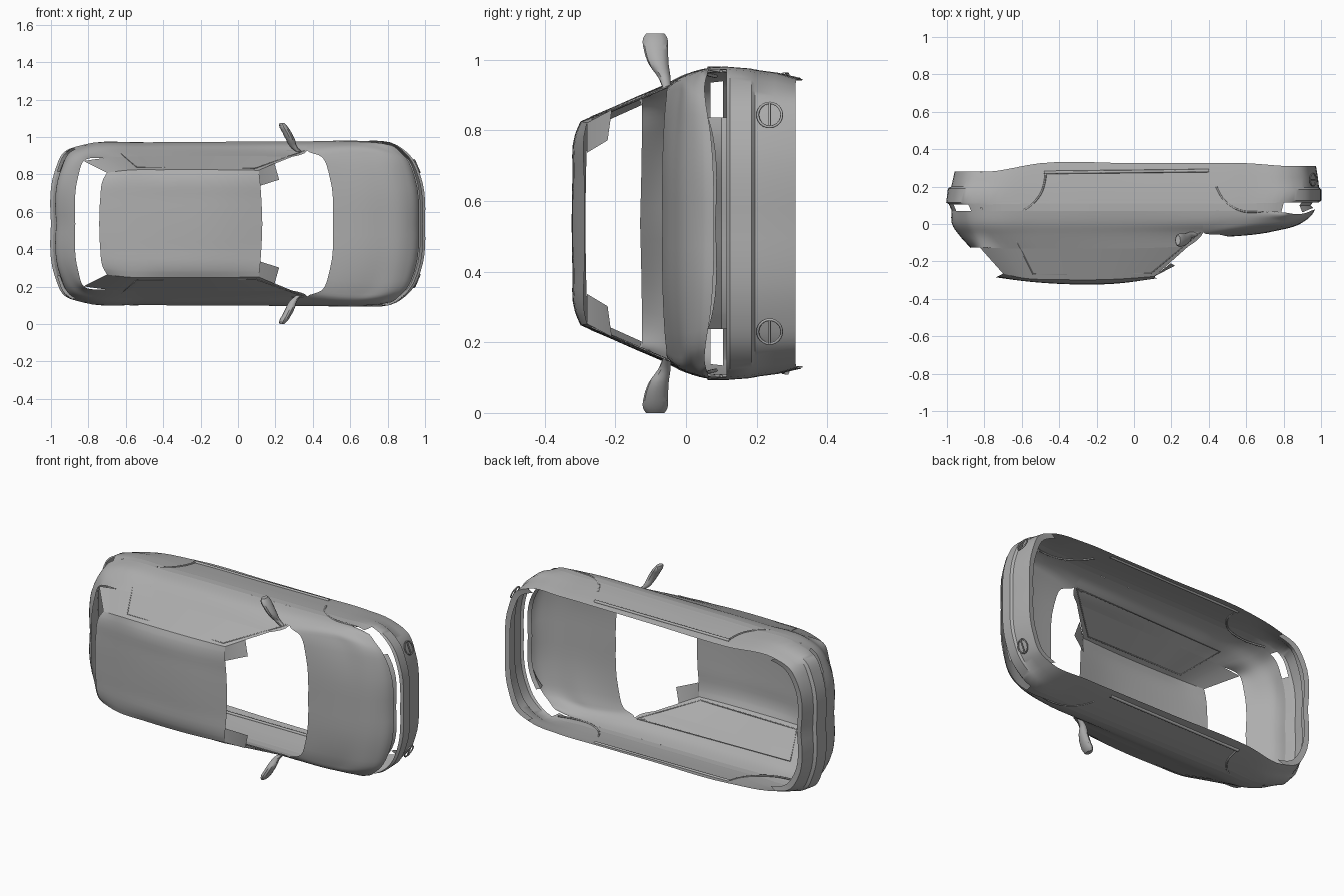
import bpy, bmesh, math
from mathutils import Vector, geometry

if "Cube" in bpy.data.objects:
    bpy.data.objects.remove(bpy.data.objects["Cube"])

MID = 0.537  # height of the symmetry plane: the shell lies on its side

paint = bpy.data.materials.new("grey_paint")
paint.use_nodes = True
paint.diffuse_color = (0.42, 0.42, 0.42, 1)
paint.node_tree.nodes["Principled BSDF"].inputs["Base Color"].default_value = (0.42, 0.42, 0.42, 1)


def spline(points, n):
    """Smooth curve through points, n steps per segment."""
    p = [Vector(q) for q in points]
    seg = [b - a for a, b in zip(p, p[1:])]
    ln = [max(s.length, 1e-5) for s in seg]
    if len(p) < 3:
        return [p[0].lerp(p[1], i / n) for i in range(n + 1)]
    t = [(seg[i] / ln[i] * ln[i + 1] + seg[i + 1] / ln[i + 1] * ln[i]) / (ln[i] + ln[i + 1])
         for i in range(len(seg) - 1)]
    t = [1.5 * seg[0] / ln[0] - 0.5 * t[0]] + t + [1.5 * seg[-1] / ln[-1] - 0.5 * t[-1]]
    out = [p[0]]
    for i, l in enumerate(ln):
        out += geometry.interpolate_bezier(p[i], p[i] + t[i] * l / 3,
                                           p[i + 1] - t[i + 1] * l / 3, p[i + 1], n + 1)[1:]
    return out


def finish(name, bm, hole=None):
    """Turn one half into a mirrored, smooth object."""
    bmesh.ops.remove_doubles(bm, verts=bm.verts, dist=1e-5)
    if hole:
        gone = [f for f in bm.faces if hole(f.calc_center_median())]
        bmesh.ops.delete(bm, geom=gone, context='FACES')
    bmesh.ops.recalc_face_normals(bm, faces=bm.faces)
    mesh = bpy.data.meshes.new(name)
    bm.to_mesh(mesh)
    bm.free()
    mesh.materials.append(paint)
    mesh.shade_smooth()
    mesh.set_sharp_from_angle(angle=math.radians(35))
    ob = bpy.data.objects.new(name, mesh)
    ob.location.z = MID
    bpy.context.collection.objects.link(ob)
    mod = ob.modifiers.new("mirror", 'MIRROR')
    mod.use_axis = (False, False, True)
    return ob


def loft(name, lines, along=6, across=4, smooth=True, hole=None, closed=False):
    rows = [spline(l, along) for l in lines]
    if smooth:
        rows = list(zip(*[spline(c, across) for c in zip(*rows)]))
    bm = bmesh.new()
    grid = [[bm.verts.new(p) for p in r] for r in rows]
    for a, b in zip(grid, grid[1:]):
        for i in range(len(a) - 1):
            bm.faces.new((a[i], a[i + 1], b[i + 1], b[i]))
    if closed:
        bmesh.ops.remove_doubles(bm, verts=bm.verts, dist=1e-5)
        bmesh.ops.holes_fill(bm, edges=bm.edges)
    else:
        # keep open panels facing outwards
        bm.normal_update()
        bmesh.ops.recalc_face_normals(bm, faces=bm.faces)
        if sum(f.normal.dot(f.calc_center_median()) * f.calc_area() for f in bm.faces) < 0:
            bmesh.ops.reverse_faces(bm, faces=bm.faces)
    return finish(name, bm, hole)


def ring(yf, ym, yr, xf, xr, hw):
    """Half plan outline from the nose, along the flank, to the tail."""
    return [(xf, yf, 0), (xf - .022, yf, .25), (xf - .068, yf, .35), (xf - .15, yf, hw - .018),
            (.6, ym, hw), (.37, ym, hw), (0, ym, hw - .002), (-.5, ym, hw - .006),
            (xr + .17, yr, hw - .017), (xr + .07, yr, hw - .055), (xr + .02, yr, .28), (xr, yr, 0)]


# Lines shared by neighbouring panels
waist = [(.968, .08, 0), (.945, .07, .25), (.90, .055, .35), (.82, .06, .42), (.6, .07, .44),
         (.37, .07, .44), (0, .07, .438), (-.5, .07, .434), (-.8, .07, .421), (-.9, .07, .38),
         (-.95, .07, .28), (-.97, .07, 0)]
bumper_top = ring(.115, .11, .105, .985, -.985, .44)
shoulder = [(.37, 0, .422), (0, 0, .42), (-.5, 0, .418), (-.8, 0, .405), (-.885, 0, .365),
            (-.945, 0, .27), (-.968, 0, 0)]
belt = [(.37, -.045, .39), (0, -.05, .395), (-.5, -.055, .393), (-.76, -.06, .38),
        (-.85, -.06, .345), (-.905, -.06, .26), (-.93, -.06, 0)]
glass_mid = [(.29, -.12, .358), (0, -.13, .362), (-.45, -.13, .36), (-.7, -.13, .352),
             (-.825, -.125, .335), (-.855, -.125, .25), (-.87, -.13, 0)]
roof_edge = [(.11, -.28, .285), (-.1, -.295, .288), (-.4, -.297, .288), (-.6, -.288, .285),
             (-.7, -.265, .272)]

# Lower body and bumpers
loft("lower_body", [ring(.31, .325, .28, .972, -.95, .41), ring(.25, .26, .24, .982, -.962, .425),
                    ring(.195, .19, .2, .988, -.972, .432), ring(.185, .18, .19, 1.0, -.99, .434),
                    ring(.125, .125, .115, 1.0, -1.0, .438), bumper_top], smooth=False)
# Waist band with lamp and grille openings
loft("waist_band", [bumper_top, waist], smooth=False,
     hole=lambda c: c.x > .81 or (-.955 < c.x < -.885 and c.z > .27))
# Flank and tailgate
loft("flank_and_tailgate", [waist[5:], shoulder, belt, glass_mid])
# Side windows with pillars, up to the roof edge
loft("side_glass", [glass_mid[:5], roof_edge], smooth=False)
# Roof
loft("roof", [roof_edge,
              [(.115, -.288, .25), (-.1, -.31, .25), (-.4, -.312, .25), (-.6, -.298, .248), (-.722, -.277, .235)],
              [(.125, -.288, .13), (-.1, -.317, .13), (-.35, -.32, .13), (-.6, -.303, .13), (-.737, -.283, .13)],
              [(.13, -.288, 0), (-.1, -.319, 0), (-.35, -.322, 0), (-.6, -.304, 0), (-.742, -.284, 0)]])
# Bonnet and front wings
loft("bonnet", [[(.968, .08, 0), (.95, .05, 0), (.9, .008, 0), (.75, -.038, 0), (.508, -.067, 0)],
                [(.945, .07, .25), (.93, .045, .25), (.88, .008, .25), (.73, -.033, .25), (.49, -.064, .25)],
                [(.90, .055, .35), (.88, .036, .355), (.84, .012, .36), (.68, -.02, .365), (.45, -.056, .355)],
                [(.86, .053, .39), (.82, .035, .4), (.75, .02, .41), (.6, -.005, .415), (.37, -.045, .39)],
                [(.84, .056, .408), (.8, .045, .42), (.72, .04, .43), (.6, .035, .433), (.37, 0, .422)],
                [(.82, .06, .42), (.75, .063, .431), (.68, .067, .437), (.6, .07, .44), (.37, .07, .44)]])
# Windscreen corner flaps
loft("windscreen_flap", [[(.11, -.28, .2), (.22, -.222, .235)], [(.11, -.28, .285), (.195, -.21, .322)]],
     smooth=False, along=2)
# Recessed grille strip
loft("grille_strip", [[(.955, .12, 0), (.93, .12, .25), (.9, .12, .3)],
                      [(.94, .1, 0), (.915, .1, .25), (.885, .1, .3)],
                      [(.955, .082, 0), (.93, .075, .25), (.9, .062, .3)]], smooth=False)
# Inner lips along the open underside of the bumpers
low = ring(.31, .325, .28, .972, -.95, .41)
for name, part, dx in (("front_lip", low[:4], -.03), ("rear_lip", low[8:], .03)):
    loft(name, [part, [(x + dx, y - .005, w * .95) for x, y, w in part]], smooth=False)


# Door mirrors: oval sections from the stalk to the tip
def oval(x, y, w, rx, ry):
    return [(x + rx * math.cos(a), y + ry * math.sin(a), w)
            for a in (math.tau * i / 12 for i in range(13))]


loft("door_mirror", [oval(.325, -.055, .385, .015, .012), oval(.295, -.062, .415, .02, .018),
                     oval(.28, -.077, .45, .024, .028), oval(.26, -.085, .49, .024, .034),
                     oval(.24, -.087, .525, .02, .034), oval(.235, -.087, .537, .013, .026)],
     along=1, across=3, closed=True)


def trim(name, points, radius, n=6):
    """Thin raised line on both sides."""
    cu = bpy.data.curves.new(name, 'CURVE')
    cu.dimensions = '3D'
    cu.bevel_depth = radius
    cu.bevel_resolution = 1
    path = spline(points, n) if n else [Vector(p) for p in points]
    for side in (1, -1):
        s = cu.splines.new('POLY')
        s.points.add(len(path) - 1)
        for q, p in zip(s.points, path):
            q.co = (p.x, p.y, p.z * side, 1)
    cu.materials.append(paint)
    ob = bpy.data.objects.new(name, cu)
    ob.location.z = MID
    bpy.context.collection.objects.link(ob)


# Side mouldings: wheel arch lips, sill strip, window surround
trim("rear_arch_lip", [(-.82, .085, .416), (-.7, .058, .424), (-.58, .08, .432), (-.5, .16, .43), (-.47, .28, .419)], .005)
trim("front_arch_lip", [(.77, .1, .431), (.68, .068, .437), (.56, .075, .44), (.48, .13, .437), (.44, .2, .431)], .005)
trim("sill_strip", [(-.48, .275, .418), (.4, .285, .42)], .009, 0)
trim("window_surround", [(.355, -.043, .39), (.09, -.265, .295), (-.54, -.268, .3),
                         (-.64, -.065, .386), (.355, -.043, .39)], .003, 0)

# Fog lamp rims with a centre bar
trim("fog_lamp_rim", [(.957 - .45 * .034 * math.cos(a), .237 + .034 * math.sin(a), .307 + .034 * math.cos(a))
                      for a in (math.tau * i / 24 for i in range(25))], .004, 0)
trim("fog_lamp_bar", [(.972, .237, .275), (.945, .237, .339)], .004, 0)
